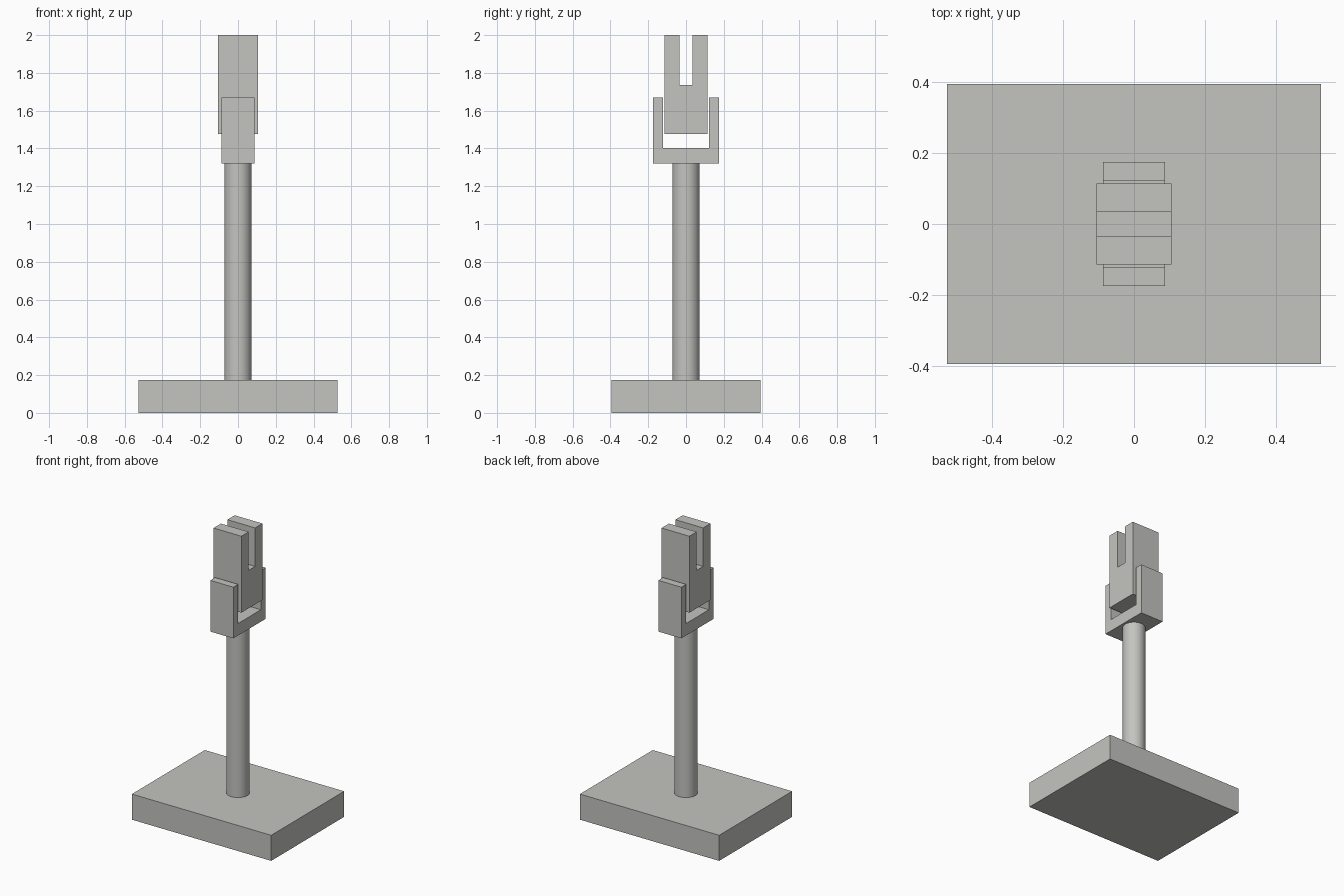
import bpy
import bmesh
import math

cube = bpy.data.objects.get("Cube")
if cube:
    bpy.data.objects.remove(cube, do_unlink=True)

grey = bpy.data.materials.new("light_grey")
grey.use_nodes = True
colour = (0.55, 0.55, 0.53, 1)
grey.diffuse_color = colour
grey.node_tree.nodes["Principled BSDF"].inputs["Base Color"].default_value = colour


def extruded(name, profile, half_width):
    """Extrude a (y, z) profile along x, centred on x = 0."""
    bm = bmesh.new()
    face = bm.faces.new([bm.verts.new((-half_width, y, z)) for y, z in profile])
    result = bmesh.ops.extrude_face_region(bm, geom=[face])
    moved = [v for v in result["geom"] if isinstance(v, bmesh.types.BMVert)]
    bmesh.ops.translate(bm, verts=moved, vec=(2 * half_width, 0, 0))
    bmesh.ops.recalc_face_normals(bm, faces=bm.faces)
    mesh = bpy.data.meshes.new(name)
    bm.to_mesh(mesh)
    bm.free()
    mesh.materials.append(grey)
    obj = bpy.data.objects.new(name, mesh)
    bpy.context.collection.objects.link(obj)
    return obj


def fork(name, half_width, outer, inner, bottom, floor, top):
    """U-shaped block with its slot running along x and open at the top."""
    half = [(outer, bottom), (outer, top), (inner, top), (inner, floor)]
    mirrored = [(-y, z) for y, z in reversed(half)]
    return extruded(name, half + mirrored, half_width)


# Base plate
base_top = 0.175
extruded("base_plate", [(-0.394, 0), (0.394, 0), (0.394, base_top), (-0.394, base_top)], 0.527)

# Round post
yoke_bottom = 1.32
bpy.ops.mesh.primitive_cylinder_add(
    vertices=48, radius=0.072, depth=yoke_bottom - base_top,
    location=(0, 0, (yoke_bottom + base_top) / 2))
post = bpy.context.object
post.name = "post"
post.data.materials.append(grey)
bpy.ops.object.shade_smooth_by_angle(angle=math.radians(30))

# Lower yoke, and the slotted block held between its arms
fork("yoke", 0.087, 0.175, 0.123, yoke_bottom, 1.402, 1.67)
fork("slotted_block", 0.105, 0.114, 0.035, 1.477, 1.737, 2.0)
